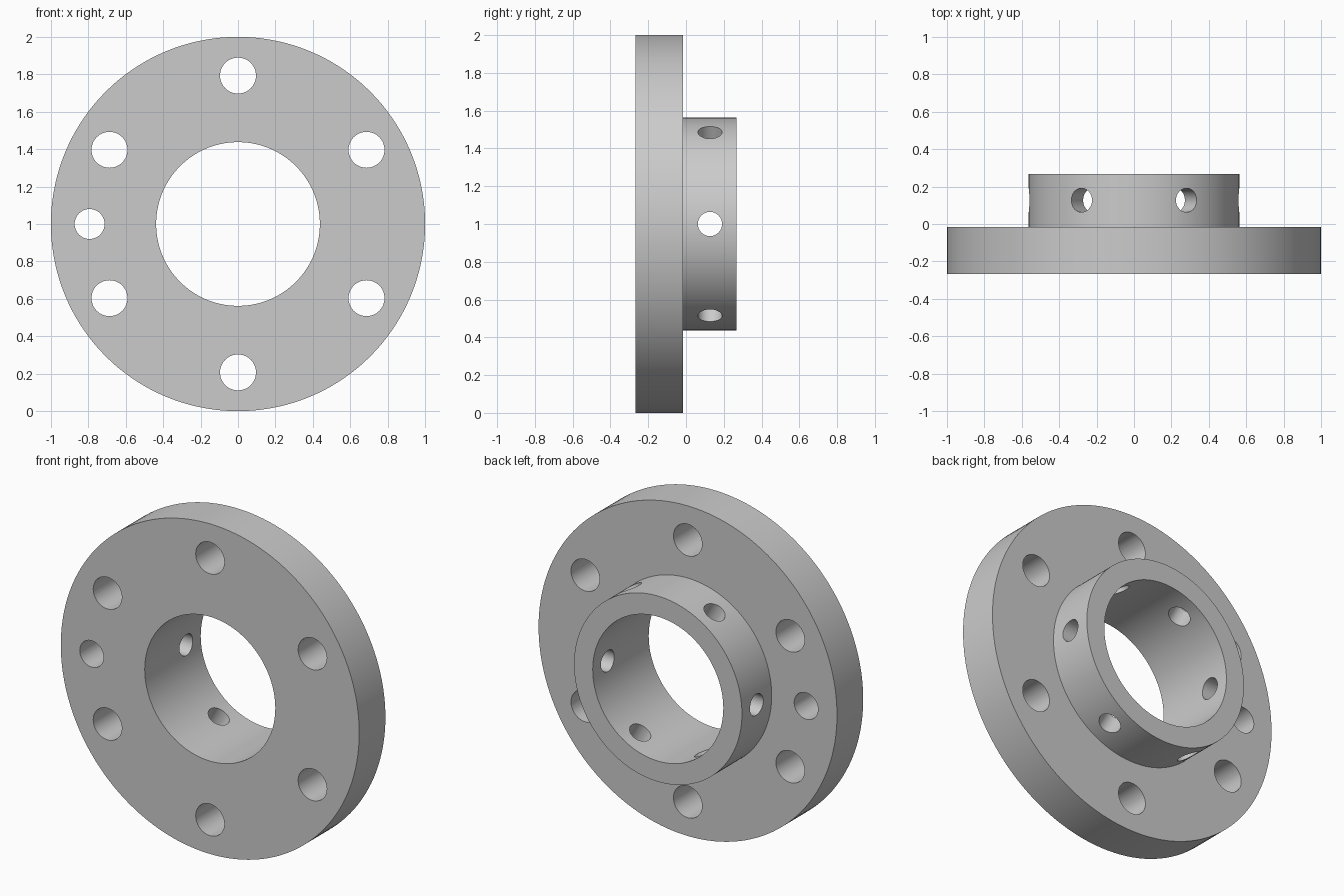
import bpy, bmesh
from math import pi, sin, cos, radians
from mathutils import Matrix, Vector

cube = bpy.data.objects.get("Cube")
if cube:
    bpy.data.objects.remove(cube, do_unlink=True)

CENTRE = Vector((0, 0, 1))
FRONT, STEP, BACK = -0.268, -0.017, 0.268
BORE, HUB, RIM = 0.4375, 0.5625, 1.0

steel = bpy.data.materials.new("grey steel")
steel.use_nodes = True
GREY = (0.6, 0.6, 0.6, 1)
steel.diffuse_color = GREY
steel.node_tree.nodes["Principled BSDF"].inputs["Base Color"].default_value = GREY


def make_object(name, bm):
    bmesh.ops.recalc_face_normals(bm, faces=bm.faces)
    mesh = bpy.data.meshes.new(name)
    bm.to_mesh(mesh)
    bm.free()
    mesh.materials.append(steel)
    obj = bpy.data.objects.new(name, mesh)
    bpy.context.collection.objects.link(obj)
    return obj


def lathe(name, profile, steps=144):
    """Turn a closed (radius, y) profile about the horizontal y axis."""
    bm = bmesh.new()
    rings = []
    for i in range(steps):
        a = 2 * pi * i / steps
        rings.append([bm.verts.new(CENTRE + Vector((r * cos(a), y, r * sin(a))))
                      for r, y in profile])
    n = len(profile)
    for i in range(steps):
        here, there = rings[i], rings[(i + 1) % steps]
        for j in range(n):
            k = (j + 1) % n
            bm.faces.new((here[j], here[k], there[k], there[j]))
    return make_object(name, bm)


def add_drill(bm, centre, axis, radius, length):
    turn = Vector(axis).to_track_quat('Z', 'Y').to_matrix().to_4x4()
    bmesh.ops.create_cone(bm, cap_ends=True, segments=48, radius1=radius,
                          radius2=radius, depth=length,
                          matrix=Matrix.Translation(centre) @ turn)


def spoke(degrees):
    a = radians(degrees)
    return Vector((cos(a), 0, sin(a)))


# Flange and hub turned as one piece
body = lathe("flanged_hub", [(BORE, FRONT), (RIM, FRONT), (RIM, STEP),
                             (HUB, STEP), (HUB, BACK), (BORE, BACK)])

# Bolt holes, the smaller locating hole, and radial set screw holes
drills = bmesh.new()
for i in range(6):
    add_drill(drills, CENTRE + spoke(30 + 60 * i) * 0.793 + Vector((0, -0.15, 0)),
              (0, 1, 0), 0.096, 0.5)
    add_drill(drills, CENTRE + spoke(60 * i) * 0.5 + Vector((0, 0.127, 0)),
              spoke(60 * i), 0.064, 0.25)
add_drill(drills, CENTRE + Vector((-0.793, -0.15, 0)), (0, 1, 0), 0.08, 0.5)
cutter = make_object("hole_cutter", drills)
cutter.hide_render = True

cut = body.modifiers.new("holes", 'BOOLEAN')
cut.operation = 'DIFFERENCE'
cut.solver = 'EXACT'
cut.object = cutter

# Apply the holes, then drop the cutter
bpy.ops.object.select_all(action='DESELECT')
body.select_set(True)
bpy.context.view_layer.objects.active = body
bpy.ops.object.modifier_apply(modifier=cut.name)
bpy.data.objects.remove(cutter, do_unlink=True)
bpy.ops.object.shade_smooth_by_angle(angle=radians(30))
